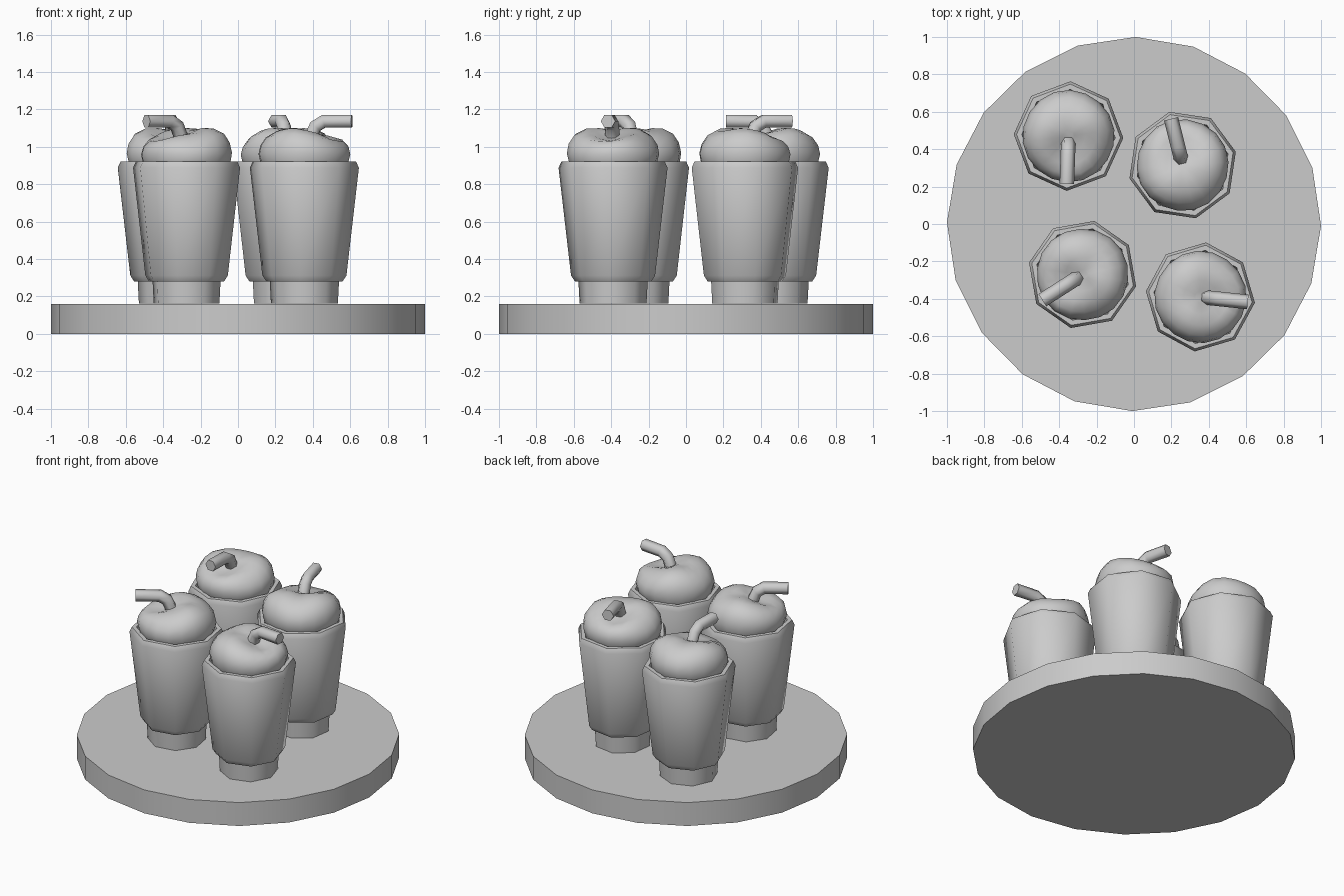
import bpy
from math import sin, cos, pi, exp, radians, atan2, hypot

if "Cube" in bpy.data.objects:
    bpy.data.objects.remove(bpy.data.objects["Cube"])


def link(name, data, loc=(0, 0, 0), rot=0):
    ob = bpy.data.objects.new(name, data)
    ob.location = loc
    ob.rotation_euler.z = radians(rot)
    bpy.context.collection.objects.link(ob)
    return ob


def lathe(name, profile, sides, warp=None):
    """Spin (radius, z) points; both ends are closed with flat caps."""
    verts, faces = [], []
    for r, z in profile:
        for i in range(sides):
            a = 2 * pi * i / sides
            p = (r * cos(a), r * sin(a), z)
            verts.append(warp(*p) if warp else p)
    for k in range(len(profile) - 1):
        for i in range(sides):
            j = (i + 1) % sides
            a, b = k * sides, (k + 1) * sides
            faces.append((a + i, a + j, b + j, b + i))
    faces.append(tuple(reversed(range(sides))))
    faces.append(tuple(range(len(verts) - sides, len(verts))))
    me = bpy.data.meshes.new(name)
    me.from_pydata(verts, [], faces)
    me.update()
    return me


def smooth(ob, angle):
    bpy.ops.object.select_all(action='DESELECT')
    ob.select_set(True)
    bpy.context.view_layer.objects.active = ob
    bpy.ops.object.shade_smooth_by_angle(angle=radians(angle))


def cream_warp(x, y, z):
    """Lumpy whipped cream with a hollow where the straw leans out."""
    t = atan2(y, x)
    f = max(0, min(1, (z - 0.93) / 0.12))
    dip = 0.065 * exp(-((x - 0.11) / 0.11) ** 2 - (y / 0.09) ** 2)
    slope = 0.07 * max(0, x * 0.75 + y * 0.5)
    lump = 0.014 * sin(3 * t + 1) * hypot(x, y) / 0.24
    side = 1 + 0.02 * sin(4 * t + 0.6) * f
    return (x * side, y * side, z + f * (lump - dip - slope))


# round tray
tray = link("tray", lathe("tray", [(1, 0), (1, 0.16)], 20), rot=-0.5)
smooth(tray, 30)

# shared parts of one drink
cup = lathe("cup", [(0.18, 0.163), (0.186, 0.28), (0.205, 0.28), (0.226, 0.312),
                    (0.293, 0.888), (0.278, 0.921), (0.25, 0.921), (0.245, 0.88)], 8)
cream = lathe("cream", [(0.225, 0.885), (0.238, 0.925), (0.246, 0.965), (0.235, 1.015),
                        (0.205, 1.06), (0.15, 1.09), (0.09, 1.1), (0.03, 1.1)],
              18, cream_warp)

# bent straw as a bevelled path
curve = bpy.data.curves.new("straw", 'CURVE')
curve.dimensions = '3D'
curve.bevel_depth = 0.039
curve.bevel_resolution = 1
curve.use_fill_caps = True
path = [(0.0, 0.95), (0.03, 1.04), (0.06, 1.11), (0.105, 1.137), (0.255, 1.137)]
sp = curve.splines.new('POLY')
sp.points.add(len(path) - 1)
for p, (x, z) in zip(sp.points, path):
    p.co = (x, 0, z, 1)
tmp = link("straw_path", curve)
bpy.context.view_layer.update()
straw = bpy.data.meshes.new_from_object(
    tmp.evaluated_get(bpy.context.evaluated_depsgraph_get()))
bpy.data.objects.remove(tmp)

# four drinks, each turned differently
drinks = [(-0.35, 0.47, -92), (0.26, 0.315, 104), (-0.275, -0.27, 212.5), (0.355, -0.39, -6)]
for n, (x, y, rot) in enumerate(drinks, 1):
    parts = [link(f"{name}_{n}", me, (x, y, 0), rot)
             for name, me in (("cup", cup), ("cream", cream), ("straw", straw))]
    if n == 1:
        first = parts

# shading on the shared meshes
for me, angle in ((cup, 46), (cream, 60), (straw, 62)):
    for f in me.polygons:
        f.use_smooth = True
    me.set_sharp_from_angle(angle=radians(angle))
